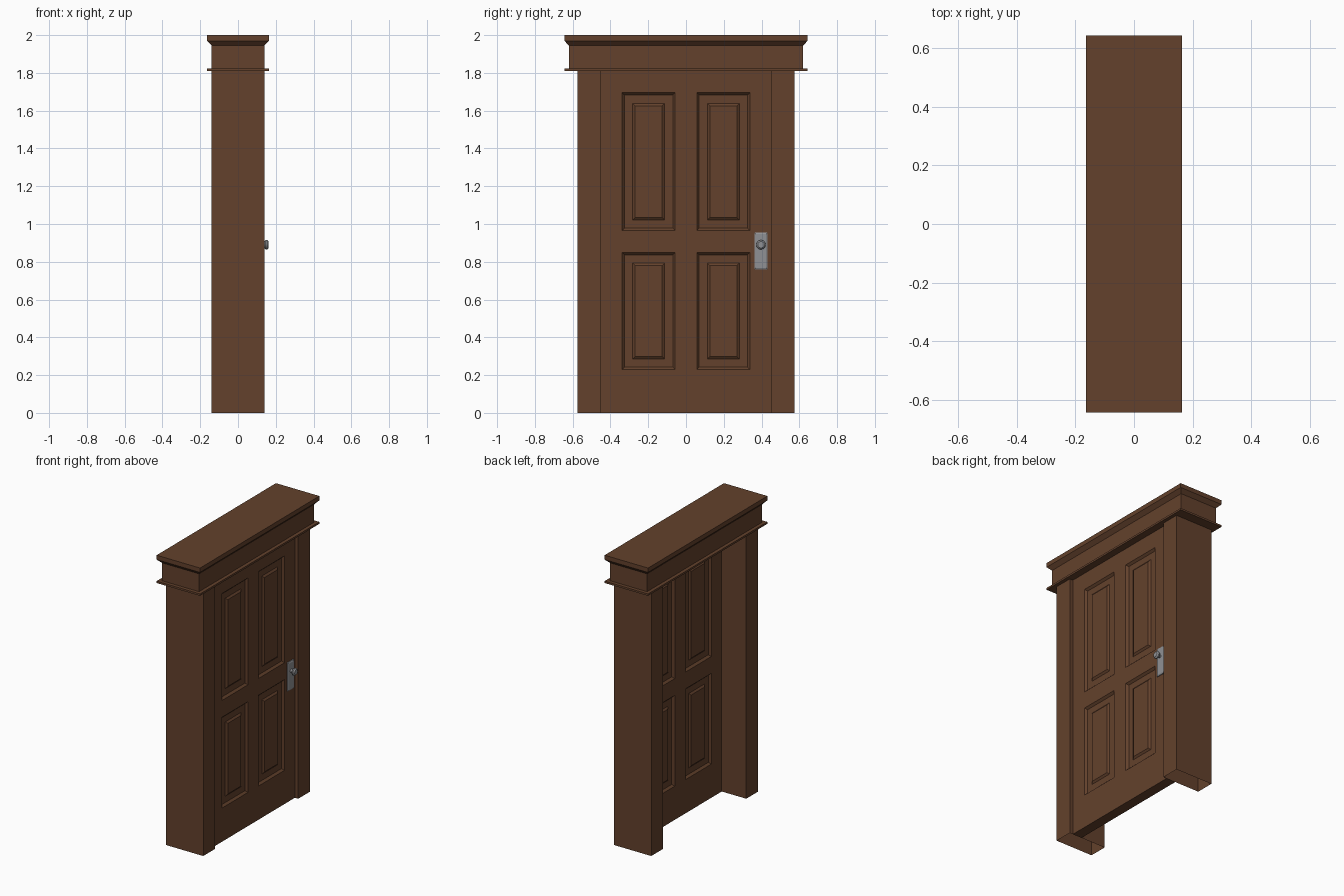
import bpy
import bmesh
from mathutils import Matrix, Vector

if "Cube" in bpy.data.objects:
    bpy.data.objects.remove(bpy.data.objects["Cube"])


def material(name, rgb):
    m = bpy.data.materials.new(name)
    m.use_nodes = True
    m.diffuse_color = (*rgb, 1)
    m.node_tree.nodes["Principled BSDF"].inputs["Base Color"].default_value = (*rgb, 1)
    return m


wood = material("brown wood", (0.125, 0.053, 0.025))
metal = material("grey metal", (0.28, 0.285, 0.30))


def finish(name, bm, mat):
    bmesh.ops.remove_doubles(bm, verts=bm.verts, dist=0.0001)
    mesh = bpy.data.meshes.new(name)
    bm.to_mesh(mesh)
    bm.free()
    mesh.materials.append(mat)
    obj = bpy.data.objects.new(name, mesh)
    bpy.context.collection.objects.link(obj)
    return obj


def loft(bm, rings):
    """Join closed rings of points with quads; return the vertex rings."""
    rows = [[bm.verts.new(p) for p in ring] for ring in rings]
    for a, b in zip(rows, rows[1:]):
        for i in range(len(a)):
            j = (i + 1) % len(a)
            bm.faces.new((a[i], a[j], b[j], b[i]))
    return rows


# Jambs: hollow casings, open underneath
JAMB_X, JAMB_IN, JAMB_OUT, HEAD_Z = 0.14, 0.45, 0.575, 1.81
for side, name in ((1, "jamb_knob_side"), (-1, "jamb_hinge_side")):
    lo, hi = sorted((side * JAMB_IN, side * JAMB_OUT))
    rect = [(-JAMB_X, lo), (JAMB_X, lo), (JAMB_X, hi), (-JAMB_X, hi)]
    bm = bmesh.new()
    rows = loft(bm, [[(x, y, z) for x, y in rect] for z in (0, HEAD_Z)])
    bm.faces.new(rows[-1])
    finish(name, bm, wood)

# Header: bottom lip, fascia and flared crown in one profile
LIP = 0.024
profile = [(LIP, 1.81), (LIP, 1.823), (0, 1.823), (0, 1.945), (LIP, 1.97), (LIP, 2.0)]
bm = bmesh.new()
rings = []
for out, z in profile:
    x, y = JAMB_X + out, 0.62 + out
    rings.append([(-x, -y, z), (x, -y, z), (x, y, z), (-x, y, z)])
rows = loft(bm, rings)
bm.faces.new(rows[0][::-1])
bm.faces.new(rows[-1])
finish("header", bm, wood)

# Door leaf: a grid of flat cells on both sides, four of them moulded panels
DOOR_X, HALF = 0.08, 0.035
ys = [-JAMB_IN, -0.338, -0.057, 0.057, 0.338, JAMB_IN]
zs = [0, 0.23, 0.85, 0.965, 1.695, HEAD_Z]
moulding = [(0, 0), (0.013, 0.014), (0.056, 0.014), (0.069, 0.004)]  # inset, depth
bm = bmesh.new()
for side in (1, -1):
    for i in range(5):
        for k in range(5):
            is_panel = i in (1, 3) and k in (1, 3)
            rings = []
            for inset, depth in (moulding if is_panel else moulding[:1]):
                x = DOOR_X + side * (HALF - depth)
                y0, y1 = ys[i] + inset, ys[i + 1] - inset
                z0, z1 = zs[k] + inset, zs[k + 1] - inset
                rings.append([(x, y0, z0), (x, y1, z0), (x, y1, z1), (x, y0, z1)])
            bm.faces.new(loft(bm, rings)[-1])
bmesh.ops.remove_doubles(bm, verts=bm.verts, dist=0.0001)
bmesh.ops.bridge_loops(bm, edges=[e for e in bm.edges if e.is_boundary])
bmesh.ops.recalc_face_normals(bm, faces=bm.faces)
bmesh.ops.dissolve_limit(bm, angle_limit=0.01, verts=bm.verts, edges=bm.edges)
finish("door_leaf", bm, wood)

# Lock plate and knob on each face of the door
KNOB_Y, KNOB_Z = 0.397, 0.89
knob_profile = [(0.011, 0.006), (0.011, 0.026), (0.020, 0.026), (0.025, 0.031),
                (0.025, 0.039), (0.017, 0.047)]  # radius, distance from door
for side, end in ((1, "outer"), (-1, "inner")):
    face_x = DOOR_X + side * HALF

    bm = bmesh.new()
    rings = []
    for inset, out in ((0, 0), (0, 0.005), (0.008, 0.009)):
        x = face_x + side * out
        y0, y1, z0, z1 = 0.362 + inset, 0.432 - inset, 0.76 + inset, 0.955 - inset
        rings.append([(x, y0, z0), (x, y1, z0), (x, y1, z1), (x, y0, z1)])
    bm.faces.new(loft(bm, rings)[-1])
    bmesh.ops.recalc_face_normals(bm, faces=bm.faces)
    if side < 0:
        bm.normal_update()
    finish(end + "_lock_plate", bm, metal)

    bm = bmesh.new()
    rings = []
    for radius, out in knob_profile:
        centre = Vector((face_x + side * out, KNOB_Y, KNOB_Z))
        spoke = Vector((0, 0, radius))
        rings.append([centre + Matrix.Rotation(0.3927 * n, 3, "X") @ spoke
                      for n in range(16)])
    bm.faces.new(loft(bm, rings)[-1])
    bmesh.ops.recalc_face_normals(bm, faces=bm.faces)
    knob = finish(end + "_knob", bm, metal)
    bpy.ops.object.select_all(action="DESELECT")
    knob.select_set(True)
    bpy.context.view_layer.objects.active = knob
    bpy.ops.object.shade_smooth_by_angle(angle=0.6)
